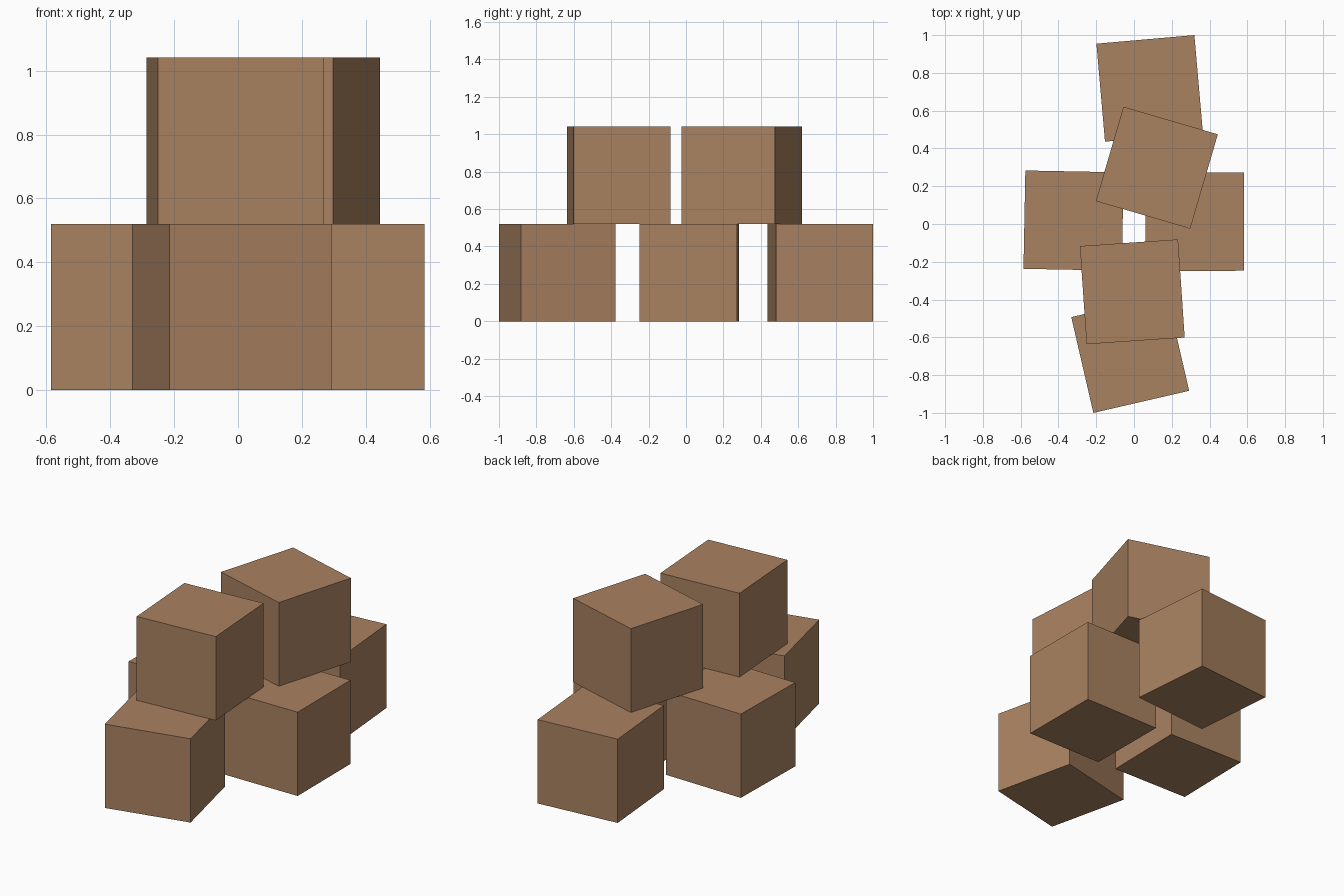
import bpy
import math

if "Cube" in bpy.data.objects:
    bpy.data.objects.remove(bpy.data.objects["Cube"])

SIZE = 0.5205

# Single brown for every block
brown = bpy.data.materials.new("cardboard_brown")
brown.diffuse_color = (0.40, 0.223, 0.12, 1.0)
brown.use_nodes = True
brown.node_tree.nodes["Principled BSDF"].inputs["Base Color"].default_value = brown.diffuse_color

# name, x, y, layer, turn in degrees
boxes = [
    ("back_box", 0.083, 0.718, 0, 5.0),
    ("left_box", -0.320, 0.018, 0, -1.1),
    ("right_box", 0.322, 0.012, 0, 0.2),
    ("front_box", -0.020, -0.688, 0, 13.0),
    ("upper_back_box", 0.121, 0.298, 1, -16.3),
    ("upper_front_box", -0.009, -0.359, 1, 3.9),
]

# Loosely stacked boxes in two layers
for name, x, y, layer, turn in boxes:
    bpy.ops.mesh.primitive_cube_add(
        size=SIZE,
        location=(x, y, SIZE * (layer + 0.5)),
        rotation=(0, 0, math.radians(turn)))
    box = bpy.context.object
    box.name = name
    box.data.materials.append(brown)
